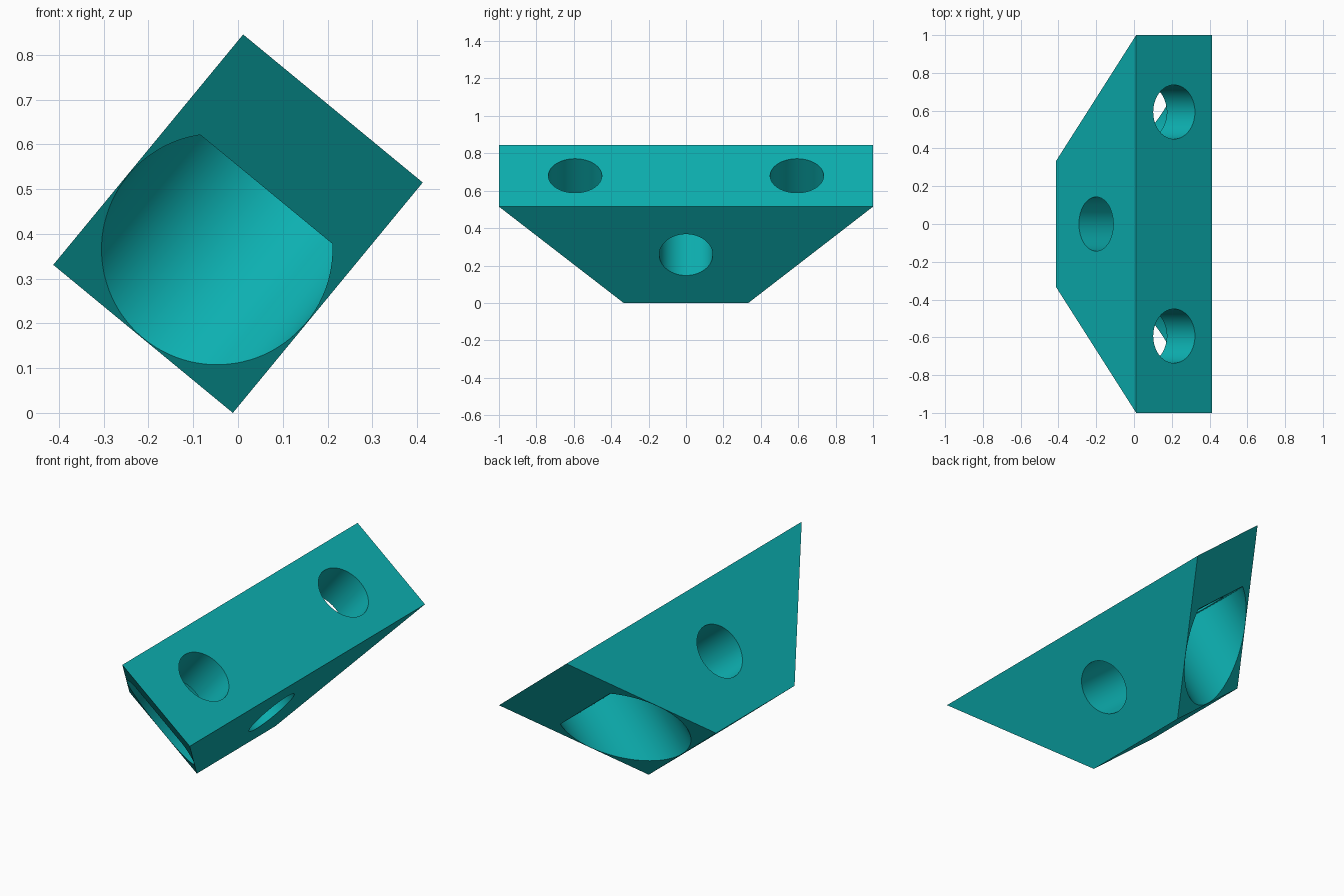
import bpy, bmesh, math
from mathutils import Matrix

if "Cube" in bpy.data.objects:
    bpy.data.objects.remove(bpy.data.objects["Cube"])

TILT = math.radians(39.5)
HEIGHT, THICK = 0.667, 0.52      # depth of the wedge and its thickness
BASE = HEIGHT / 2                # half length of the short face
HOLE, POCKET = 0.143, 0.258      # radii
HOLE_Y = 0.593

teal = bpy.data.materials.new("teal")
teal.diffuse_color = (0.004, 0.46, 0.465, 1)
teal.use_nodes = True
teal.node_tree.nodes["Principled BSDF"].inputs["Base Color"].default_value = teal.diffuse_color


def make_object(name, bm):
    bmesh.ops.recalc_face_normals(bm, faces=bm.faces)
    mesh = bpy.data.meshes.new(name)
    bm.to_mesh(mesh)
    bm.free()
    obj = bpy.data.objects.new(name, mesh)
    mesh.materials.append(teal)
    bpy.context.collection.objects.link(obj)
    return obj


def cylinder(name, radius, length, matrix):
    bm = bmesh.new()
    bmesh.ops.create_cone(bm, cap_ends=True, segments=96, radius1=radius,
                          radius2=radius, depth=length, matrix=matrix)
    return make_object(name, bm)


# Trapezoid block with 45 degree ends, extruded through its thickness
bm = bmesh.new()
profile = [(-BASE, 0), (BASE, 0), (1, HEIGHT), (-1, HEIGHT)]
face = bm.faces.new([bm.verts.new((-THICK / 2, y, z)) for y, z in profile])
ext = bmesh.ops.extrude_face_region(bm, geom=[face])
new_verts = [v for v in ext["geom"] if isinstance(v, bmesh.types.BMVert)]
bmesh.ops.translate(bm, verts=new_verts, vec=(THICK, 0, 0))
bracket = make_object("corner_bracket", bm)

# Cross hole through the middle, then bolt holes and head pockets at each end
cutters = [cylinder("cross_hole_cutter", HOLE, 1,
                    Matrix.Translation((0, 0, HEIGHT / 2)) @ Matrix.Rotation(math.pi / 2, 4, 'Y'))]
floor = HEIGHT - 0.234
for side in (-1, 1):
    y = side * HOLE_Y
    cutters.append(cylinder("head_pocket_cutter", POCKET, 1,
                            Matrix.Translation((0, y, floor - 0.5))))
    cutters.append(cylinder("bolt_hole_cutter", HOLE, 0.6,
                            Matrix.Translation((0, y, HEIGHT - 0.1))))

bpy.context.view_layer.objects.active = bracket
for cutter in cutters:
    mod = bracket.modifiers.new("cut", 'BOOLEAN')
    mod.operation = 'DIFFERENCE'
    mod.solver = 'EXACT'
    mod.object = cutter
    bpy.ops.object.modifier_apply(modifier=mod.name)
for cutter in cutters:
    bpy.data.objects.remove(cutter)

# Tilt the bracket so it rests on its lower long edge
bracket.data.transform(Matrix.Rotation(TILT, 4, 'Y') @ Matrix.Translation((0, 0, -HEIGHT / 2)))
lowest = min(v.co.z for v in bracket.data.vertices)
bracket.data.transform(Matrix.Translation((0, 0, -lowest)))

bpy.ops.object.select_all(action='DESELECT')
bracket.select_set(True)
bpy.ops.object.shade_smooth_by_angle(angle=math.radians(30))
